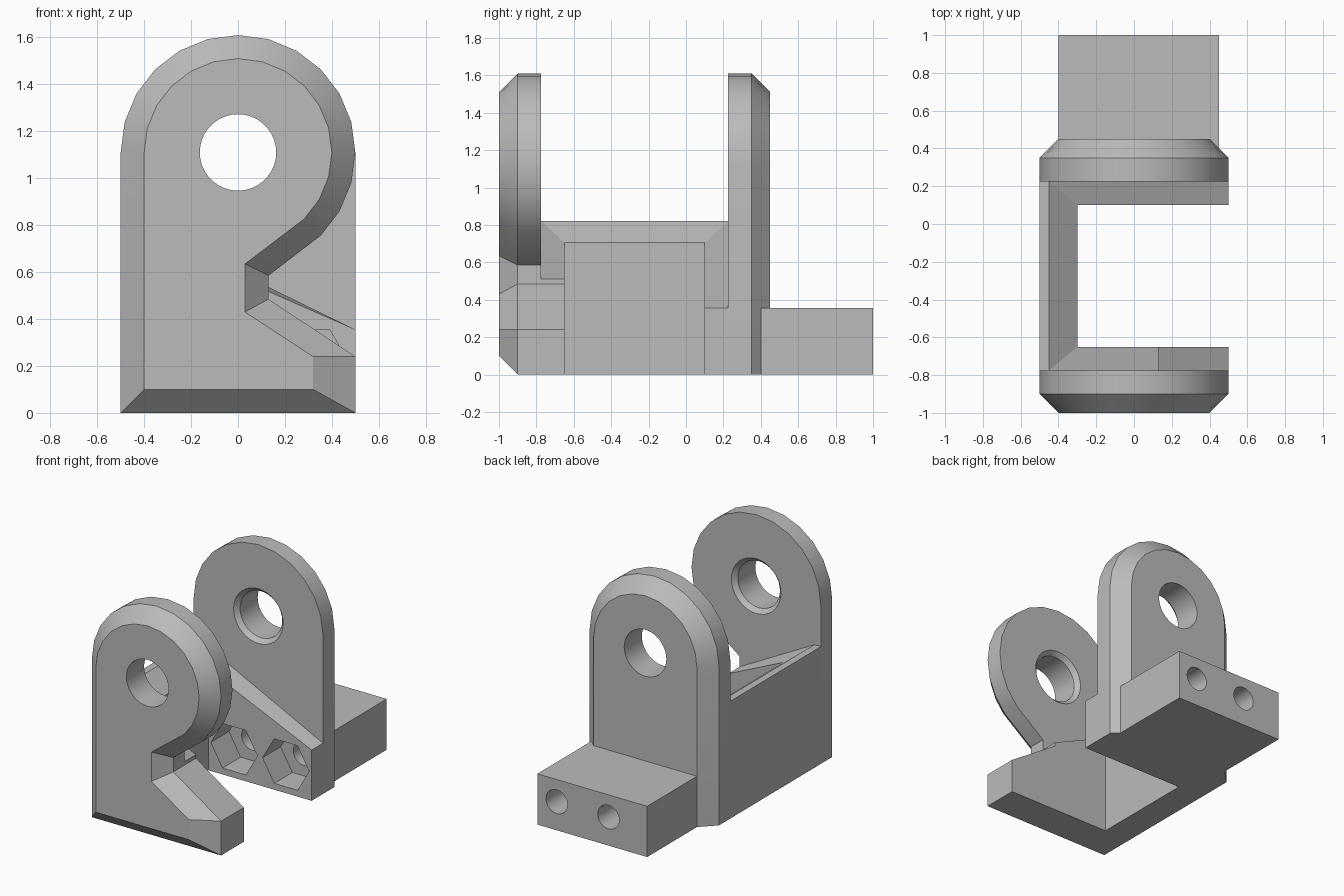
import bpy, bmesh, math

if "Cube" in bpy.data.objects:
    bpy.data.objects.remove(bpy.data.objects["Cube"], do_unlink=True)

grey = bpy.data.materials.new("plain_grey")
grey.use_nodes = True
grey.diffuse_color = (0.5, 0.5, 0.5, 1)
grey.node_tree.nodes["Principled BSDF"].inputs["Base Color"].default_value = (0.5, 0.5, 0.5, 1)

EYE_Z = 1.11


def circle(radius, start, end, step, cx=0, cz=EYE_Z):
    return [(cx + radius * math.cos(math.radians(a)), cz + radius * math.sin(math.radians(a)))
            for a in range(start, end + 1, step)]


def loft(name, rings):
    """Skin matching x-z outlines placed at successive y positions, capped at both ends."""
    bm = bmesh.new()
    loops = [[bm.verts.new((x, y, z)) for x, z in outline] for y, outline in rings]
    for a, b in zip(loops, loops[1:]):
        for i in range(len(a)):
            j = (i + 1) % len(a)
            bm.faces.new((a[i], a[j], b[j], b[i]))
    bm.faces.new(loops[0])
    bm.faces.new(loops[-1])
    bmesh.ops.recalc_face_normals(bm, faces=bm.faces)
    mesh = bpy.data.meshes.new(name)
    bm.to_mesh(mesh)
    bm.free()
    mesh.materials.append(grey)
    obj = bpy.data.objects.new(name, mesh)
    bpy.context.collection.objects.link(obj)
    return obj


def activate(obj):
    bpy.ops.object.select_all(action='DESELECT')
    obj.select_set(True)
    bpy.context.view_layer.objects.active = obj


def cut(obj, cutters):
    activate(obj)
    for cutter in cutters:
        mod = obj.modifiers.new("cut", 'BOOLEAN')
        mod.operation = 'DIFFERENCE'
        mod.solver = 'EXACT'
        mod.object = cutter
        bpy.ops.object.modifier_apply(modifier=mod.name)


# Front plate with a hooked notch and chamfered front rim
arm_edge = [(0.5, 0), (0.5, 0.24), (0.13, 0.485)]
outer = [(-0.5, 0)] + arm_edge + [(0.13, 0.585)] + circle(0.5, -45, 180, 15)
inner = [(-0.4, 0.1), (0.32, 0.1), (0.32, 0.24), (0.03, 0.43), (0.03, 0.635)] + circle(0.4, -45, 180, 15)
front_plate = loft("front_plate", [(-0.775, outer), (-0.9, outer), (-1, inner)])

# Back plate with chamfered rear rim
outer = [(-0.5, 0), (0.5, 0)] + circle(0.5, 0, 180, 15)
inner = [(-0.4, 0), (0.4, 0)] + circle(0.4, 0, 180, 15)
back_plate = loft("back_plate", [(0.225, outer), (0.35, outer), (0.45, inner)])

# Side wall joining the plates
wall = [(-0.5, 0), (-0.3, 0), (-0.3, 0.705), (-0.45, 0.82), (-0.5, 0.82)]
side_wall = loft("side_wall", [(-0.775, wall), (0.225, wall)])

# Sloping ribs, mitred into the side wall
front_top = arm_edge + [(0.13, 0.51)]
front_rib = loft("front_rib", [(-0.775, [(-0.45, 0)] + front_top + [(-0.45, 0.82)]),
                               (-0.65, [(-0.3, 0)] + front_top + [(-0.3, 0.705)])])
back_top = [(0.5, 0), (0.5, 0.355)]
back_rib = loft("back_rib", [(0.1, [(-0.3, 0)] + back_top + [(-0.3, 0.705)]),
                             (0.225, [(-0.45, 0)] + back_top + [(-0.45, 0.82)])])

# Mounting block at the back
block = [(-0.4, 0), (0.45, 0), (0.45, 0.355), (-0.4, 0.355)]
mount_block = loft("mount_block", [(0.37, block), (1, block)])

# Pivot holes, flared on the inner faces
cutters = []
for plate, face, out in ((front_plate, -0.775, -1), (back_plate, 0.225, 1)):
    bore, flare = circle(0.163, 0, 350, 10), circle(0.22, 0, 350, 10)
    hole = loft("pivot_cutter", [(face - 0.03 * out, flare), (face + 0.03 * out, bore), (face + 0.4 * out, bore)])
    cut(plate, [hole])
    cutters.append(hole)

# Bolt holes with hexagonal nut pockets
bolts = []
for x in (-0.1, 0.3):
    hexagon = circle(0.18, 0, 300, 60, x, 0.2)
    bolts.append(loft("nut_cutter", [(0.05, hexagon), (0.3, hexagon)]))
    shaft = circle(0.083, 0, 345, 15, x, 0.2)
    bolts.append(loft("bolt_cutter", [(0.25, shaft), (1.1, shaft)]))
for part in (back_rib, back_plate, mount_block):
    cut(part, bolts)

for cutter in cutters + bolts:
    bpy.data.objects.remove(cutter, do_unlink=True)

for part in (front_plate, back_plate, side_wall, front_rib, back_rib, mount_block):
    activate(part)
    bpy.ops.object.shade_smooth_by_angle(angle=math.radians(25))
